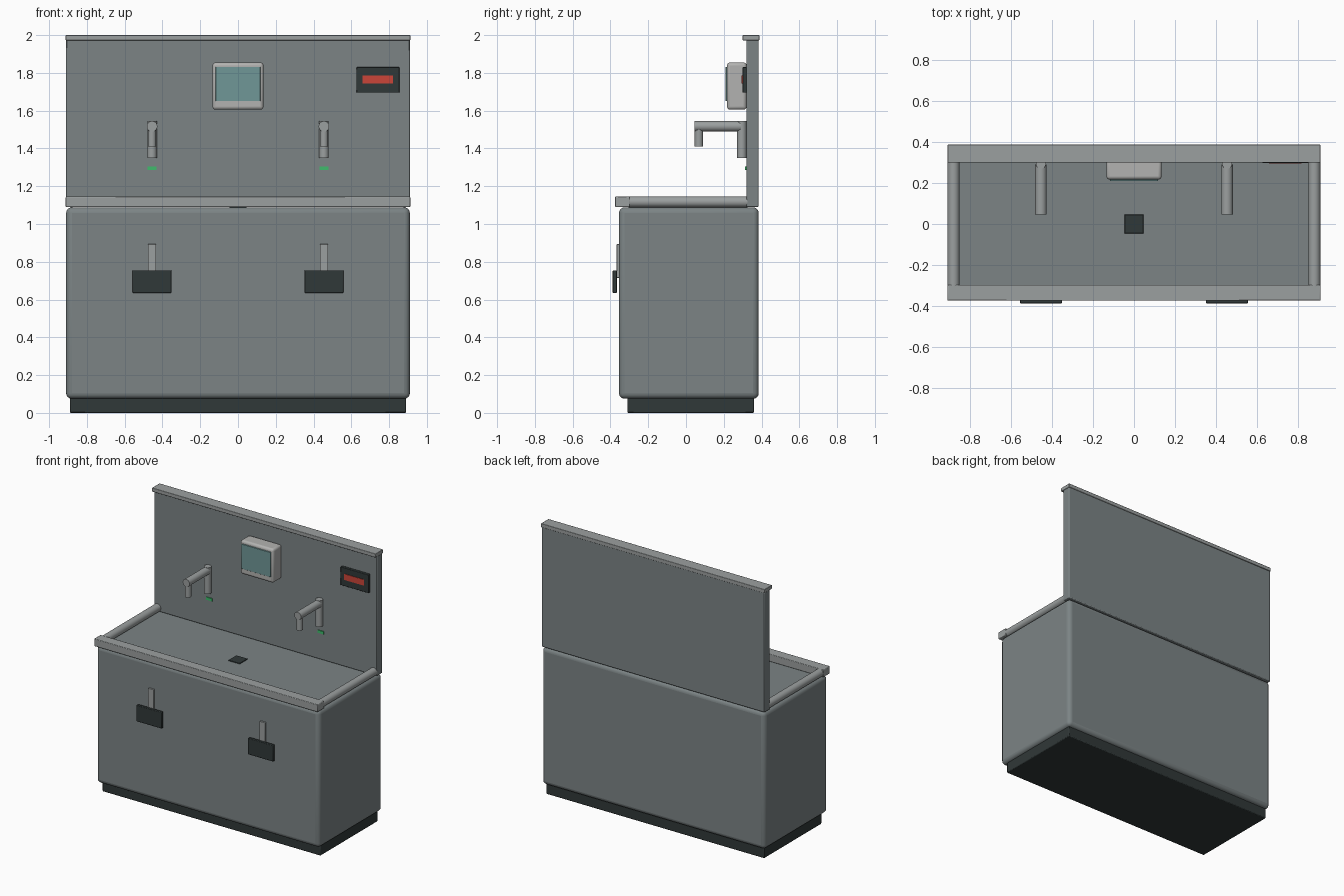
import bpy
from math import radians

if "Cube" in bpy.data.objects:
    bpy.data.objects.remove(bpy.data.objects["Cube"])


def material(name, rgb):
    m = bpy.data.materials.new(name)
    m.diffuse_color = (*rgb, 1)
    m.use_nodes = True
    m.node_tree.nodes["Principled BSDF"].inputs["Base Color"].default_value = m.diffuse_color
    return m


STEEL = material("brushed_steel", (0.20, 0.23, 0.235))
TRIM = material("light_steel", (0.33, 0.35, 0.35))
CASE = material("pale_casing", (0.45, 0.45, 0.44))
DARK = material("dark_rubber", (0.03, 0.04, 0.04))
TEAL = material("teal_screen", (0.16, 0.31, 0.31))
RED = material("red_display", (0.6, 0.06, 0.04))
GREEN = material("green_light", (0.05, 0.5, 0.15))


def finish(o, name, mat, bevel=0, segments=3):
    o.name = name
    o.data.materials.append(mat)
    if bevel:
        b = o.modifiers.new("Bevel", "BEVEL")
        b.width, b.segments = bevel, segments
        b.limit_method = 'ANGLE'
    bpy.ops.object.shade_smooth_by_angle(angle=radians(35))
    return o


def box(name, x, y, z, mat, bevel=0, segments=3):
    """Box from (min, max) ranges on each axis."""
    bpy.ops.mesh.primitive_cube_add(size=1, location=[(a + b) / 2 for a, b in (x, y, z)])
    o = bpy.context.object
    o.scale = [b - a for a, b in (x, y, z)]
    bpy.ops.object.transform_apply(location=False, rotation=False, scale=True)
    return finish(o, name, mat, bevel, segments)


def rod(name, center, radius, length, mat, along_y=False):
    bpy.ops.mesh.primitive_cylinder_add(
        vertices=32, radius=radius, depth=length, location=center,
        rotation=(radians(90) if along_y else 0, 0, 0))
    return finish(bpy.context.object, name, mat)


# Cabinet, plinth and splashback
box("plinth", (-0.89, 0.89), (-0.31, 0.36), (0, 0.08), DARK, 0.006, 2)
box("cabinet_body", (-0.91, 0.91), (-0.355, 0.385), (0.075, 1.088), STEEL, 0.03, 4)
box("splashback", (-0.91, 0.91), (0.32, 0.385), (1.09, 1.975), STEEL, 0.006, 2)
box("splashback_cap", (-0.912, 0.912), (0.30, 0.388), (1.972, 2.0), TRIM, 0.003, 2)

# Rim around the worktop, and the drain
box("front_rim", (-0.912, 0.912), (-0.375, -0.298), (1.09, 1.145), TRIM, 0.004, 2)
box("drain_cover", (-0.046, 0.046), (-0.046, 0.046), (1.08, 1.094), DARK, 0.002, 2)

# Control panel with screen
box("control_panel", (-0.135, 0.135), (0.217, 0.321), (1.605, 1.855), CASE, 0.016)
box("control_screen", (-0.118, 0.118), (0.21, 0.222), (1.65, 1.832), TEAL, 0.002, 2)

# Clock display
box("clock_housing", (0.627, 0.855), (0.299, 0.321), (1.695, 1.83), DARK, 0.003, 2)
box("clock_display", (0.66, 0.82), (0.295, 0.301), (1.743, 1.787), RED)

# Mirrored parts: side rails, taps, sensor lights and knee pedals
for side, s in (("left", -1), ("right", 1)):
    rod(f"{side}_side_rail", (s * 0.882, 0.01, 1.117), 0.029, 0.63, TRIM, True)
    x = s * 0.455
    rod(f"{side}_tap_riser", (x, 0.296, 1.448), 0.025, 0.195, TRIM)
    rod(f"{side}_tap_spout", (x, 0.168, 1.517), 0.028, 0.245, TRIM, True)
    rod(f"{side}_tap_nozzle", (x, 0.068, 1.458), 0.022, 0.096, TRIM)
    box(f"{side}_sensor_light", (x - 0.024, x + 0.024), (0.313, 0.321), (1.285, 1.305), GREEN)
    box(f"{side}_pedal_stem", (x - 0.022, x + 0.022), (-0.367, -0.35), (0.715, 0.893), TRIM, 0.002, 2)
    box(f"{side}_knee_pedal", (x - 0.103, x + 0.103), (-0.388, -0.366), (0.635, 0.755), DARK, 0.004, 2)
